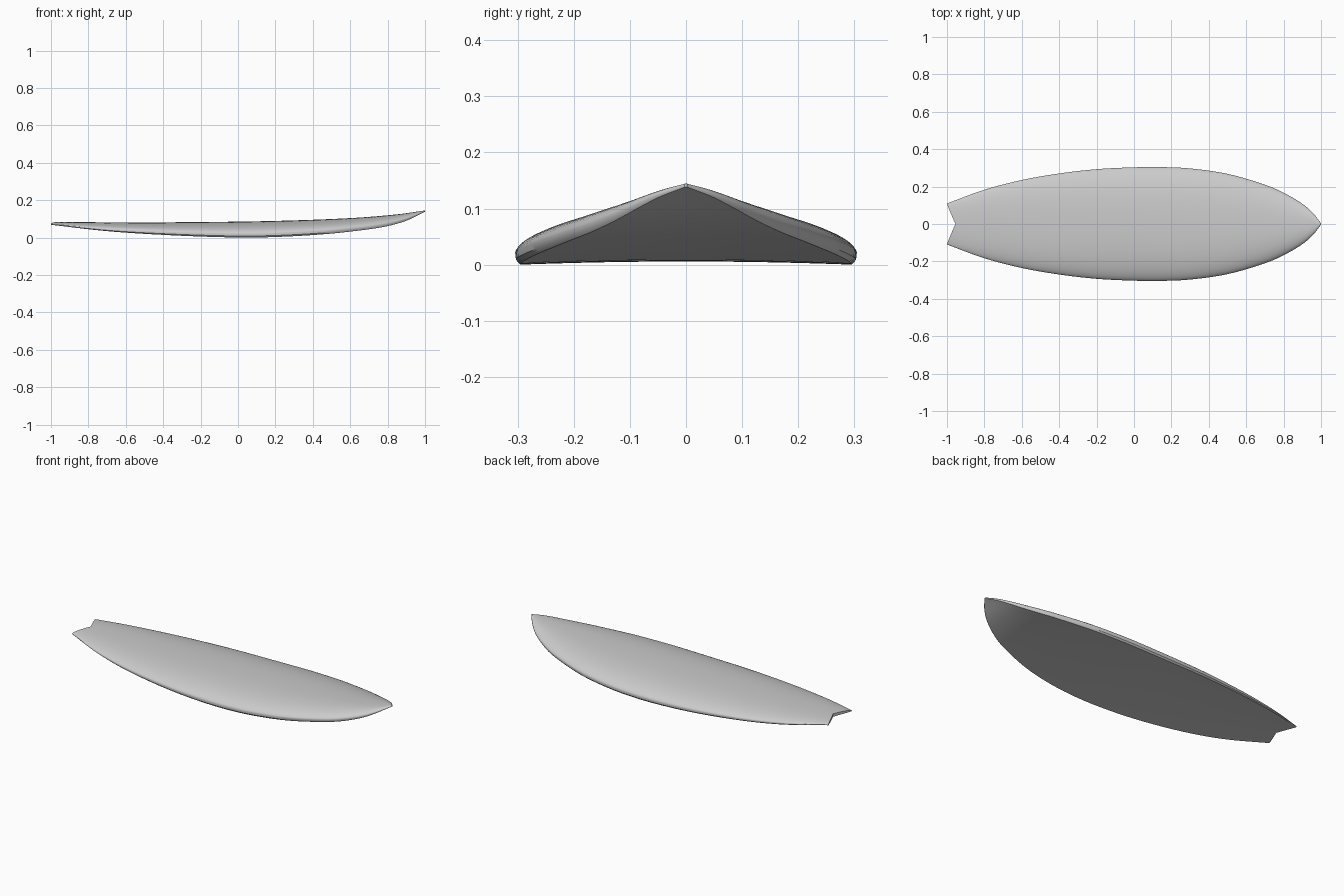
import bpy
import bmesh
from math import cos, sin, pi

cube = bpy.data.objects.get("Cube")
if cube:
    bpy.data.objects.remove(cube)

# Design curves along the length: (x, value)
HALF_WIDTH = [(-1, .11), (-.8, .183), (-.6, .235), (-.4, .27), (-.2, .293), (0, .303), (.15, .304),
              (.3, .297), (.5, .268), (.7, .21), (.8, .167), (.9, .108), (.96, .055), (1, .003)]
BOTTOM = [(-1, .068), (-.7, .034), (-.4, .014), (-.1, .002), (.1, 0), (.3, .007),
          (.5, .021), (.7, .044), (.8, .061), (.9, .09), (1, .138)]
DECK = [(-1, .084), (-.6, .081), (-.2, .083), (.2, .089), (.6, .104), (.85, .124), (1, .145)]


def curve(keys, x):
    """Smooth cubic interpolation through the keys."""
    def slope(i):
        a, b = keys[max(i - 1, 0)], keys[min(i + 1, len(keys) - 1)]
        return (b[1] - a[1]) / (b[0] - a[0])
    x = min(max(x, keys[0][0]), keys[-1][0])
    i = max(k for k in range(len(keys) - 1) if keys[k][0] <= x)
    (x0, y0), (x1, y1) = keys[i], keys[i + 1]
    h = x1 - x0
    t = (x - x0) / h
    return (y0 * (1 + 2 * t) * (1 - t) ** 2 + slope(i) * h * t * (1 - t) ** 2
            + y1 * t * t * (3 - 2 * t) + slope(i + 1) * h * t * t * (t - 1))


def section():
    """Cross-section as (side, height) fractions: crowned deck, tucked rails, flat bottom."""
    deck = []
    for i in range(SEGS + 1):
        c, s = cos(pi * i / SEGS), max(sin(pi * i / SEGS), 0)
        side = 0 if i == SEGS // 2 else abs(c) ** .83 * (1 if c > 0 else -1)
        deck.append((side, .25 + .75 * s ** 1.2))
    bottom = [(u * .97, 0) for u, f in reversed(deck)]
    return deck + [(-.995, .1)] + bottom + [(.995, .1)]


SEGS, STATIONS = 32, 72
PROFILE = section()
COUNT = len(PROFILE)

# Board: lofted sections, with the tail end sheared into a swallow notch
bm = bmesh.new()
rings = []
for s in range(STATIONS + 1):
    station = -cos(pi * s / STATIONS)
    ring = []
    for u, f in PROFILE:
        notch = .045 * (1 - abs(u)) ** 1.1 * max(0, -.8 - station) / .2
        x = station + notch
        low, high = curve(BOTTOM, x), curve(DECK, x)
        width = curve(HALF_WIDTH, station)
        concave = .006 * (1 - u * u) * (1 - f) * min(1, width / .25)
        ring.append(bm.verts.new((x, u * width, low + (high - low) * f + concave)))
    rings.append(ring)

for a, b in zip(rings, rings[1:]):
    for i in range(COUNT):
        j = (i + 1) % COUNT
        bm.faces.new((a[i], a[j], b[j], b[i]))

# End walls at the tail notch and nose tip
for ring in (rings[0], rings[-1]):
    deck, bottom = ring[:SEGS + 1], ring[SEGS + 2:-1][::-1]
    for i in range(SEGS):
        bm.faces.new((deck[i], deck[i + 1], bottom[i + 1], bottom[i]))
    bm.faces.new((deck[0], bottom[0], ring[-1]))
    bm.faces.new((deck[-1], ring[SEGS + 1], bottom[-1]))

bmesh.ops.recalc_face_normals(bm, faces=bm.faces)
mesh = bpy.data.meshes.new("board")
bm.to_mesh(mesh)
bm.free()
board = bpy.data.objects.new("board", mesh)
bpy.context.collection.objects.link(board)

# Plain light grey finish
grey = bpy.data.materials.new("light_grey")
grey.use_nodes = True
grey.diffuse_color = (.6, .6, .6, 1)
grey.node_tree.nodes["Principled BSDF"].inputs["Base Color"].default_value = (.6, .6, .6, 1)
mesh.materials.append(grey)

bpy.context.view_layer.objects.active = board
board.select_set(True)
bpy.ops.object.shade_smooth_by_angle(angle=.6)
